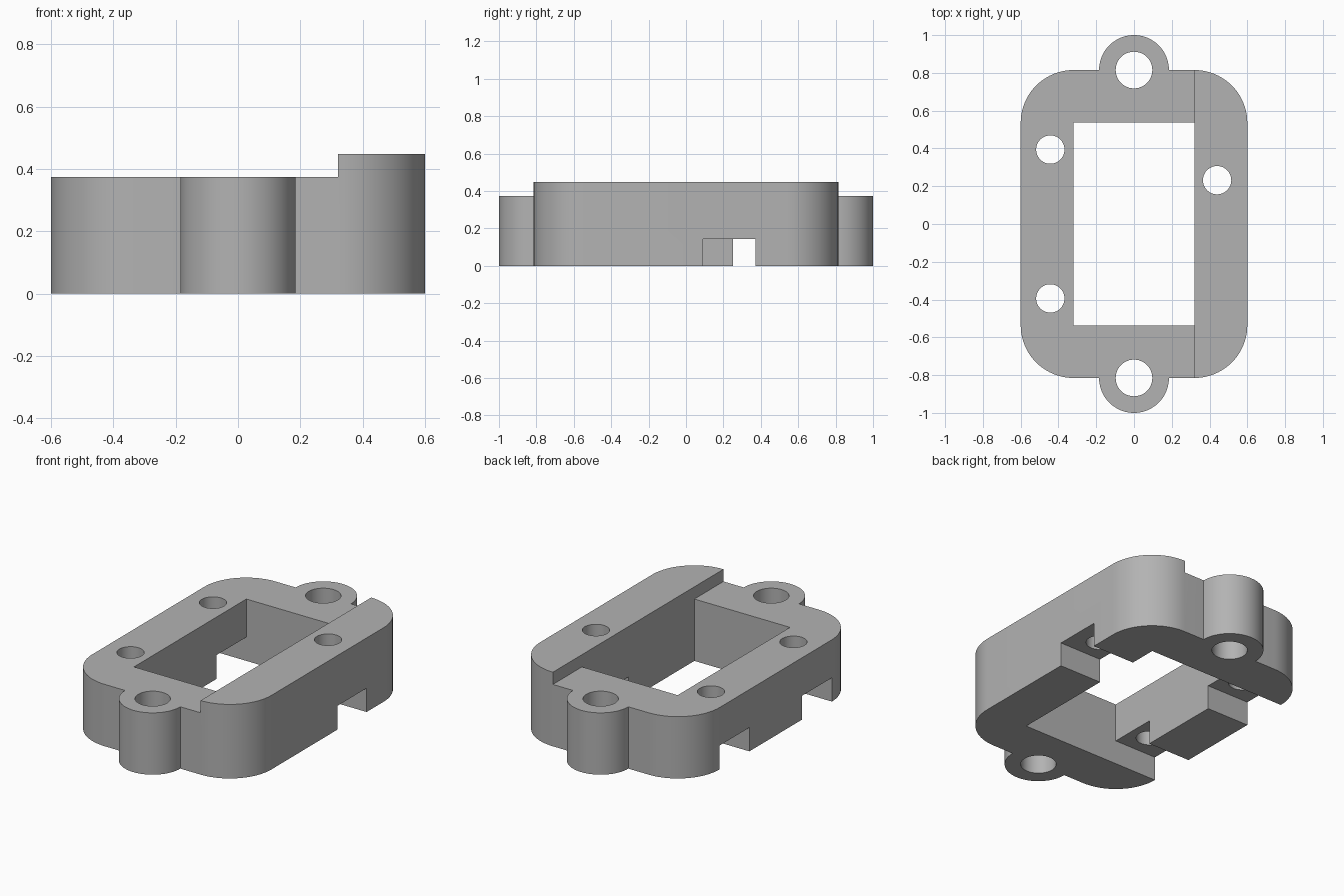
import bpy
import bmesh
from math import cos, sin, pi, radians
from mathutils import Vector

default = bpy.data.objects.get("Cube")
if default:
    bpy.data.objects.remove(default, do_unlink=True)

HALF_X, HALF_Y, CORNER = 0.6, 0.815, 0.28
LOW_TOP, HIGH_TOP = 0.374, 0.448
OPEN_X, OPEN_Y = 0.32, 0.537
EAR, NOTCH_TOP = 0.185, 0.144

grey = bpy.data.materials.new("Plain grey")
grey.use_nodes = True
colour = (0.45, 0.45, 0.45, 1)
grey.diffuse_color = colour
grey.node_tree.nodes["Principled BSDF"].inputs["Base Color"].default_value = colour


def arc(cx, cy, radius, start, end, steps):
    angles = [radians(start + (end - start) * i / steps) for i in range(steps + 1)]
    return [(cx + radius * cos(a), cy + radius * sin(a)) for a in angles]


def prism(name, outline, bottom, top):
    """Extrude a flat outline between two heights."""
    bm = bmesh.new()
    base = bm.faces.new([bm.verts.new((x, y, bottom)) for x, y in outline])
    result = bmesh.ops.extrude_face_region(bm, geom=[base])
    moved = [v for v in result["geom"] if isinstance(v, bmesh.types.BMVert)]
    bmesh.ops.translate(bm, verts=moved, vec=Vector((0, 0, top - bottom)))
    bmesh.ops.recalc_face_normals(bm, faces=bm.faces)
    mesh = bpy.data.meshes.new(name)
    bm.to_mesh(mesh)
    bm.free()
    mesh.materials.append(grey)
    obj = bpy.data.objects.new(name, mesh)
    bpy.context.collection.objects.link(obj)
    return obj


def box(name, x0, x1, y0, y1, z0, z1):
    return prism(name, [(x0, y0), (x1, y0), (x1, y1), (x0, y1)], z0, z1)


def hole(name, x, y, radius):
    return prism(name, arc(x, y, radius, 0, 360, 48)[:-1], -0.1, 0.6)


# Body outline: rounded corners with a half-round ear at each end
cx, cy = HALF_X - CORNER, HALF_Y - CORNER
half = (arc(cx, cy, CORNER, 0, 90, 20)
        + arc(0, HALF_Y, EAR, 0, 180, 40)
        + arc(-cx, cy, CORNER, 90, 180, 20))
frame = prism("mounting_frame", half + [(-x, -y) for x, y in half], 0, HIGH_TOP)

# Lowered top, central opening and ear holes
cutters = [
    box("step_cutter", -1, OPEN_X, -1.2, 1.2, LOW_TOP, 0.6),
    box("opening_cutter", -OPEN_X, OPEN_X, -OPEN_Y, OPEN_Y, -0.1, 0.6),
    hole("back_ear_hole", 0, HALF_Y, 0.097),
    hole("front_ear_hole", 0, -HALF_Y, 0.097),
]

# Screw holes, each above a notch through the lower side wall
for side, x, y, width in ((1, 0.44, 0.232, 0.28),
                          (-1, -0.443, 0.394, 0.286),
                          (-1, -0.443, -0.394, 0.286)):
    cutters.append(hole("screw_hole", x, y, 0.075))
    x0, x1 = sorted((side * 0.2, side * 0.7))
    cutters.append(box("notch_cutter", x0, x1, y - width / 2, y + width / 2,
                       -0.1, NOTCH_TOP))

for cutter in cutters:
    cutter.hide_render = True
    cut = frame.modifiers.new(cutter.name, "BOOLEAN")
    cut.operation = "DIFFERENCE"
    cut.solver = "EXACT"
    cut.object = cutter

# Bake the cuts and remove the helpers
graph = bpy.context.evaluated_depsgraph_get()
graph.update()
finished = bpy.data.meshes.new_from_object(frame.evaluated_get(graph))
frame.modifiers.clear()
frame.data = finished
for cutter in cutters:
    bpy.data.objects.remove(cutter, do_unlink=True)

bpy.ops.object.select_all(action="DESELECT")
frame.select_set(True)
bpy.context.view_layer.objects.active = frame
bpy.ops.object.shade_smooth_by_angle(angle=pi / 6)
